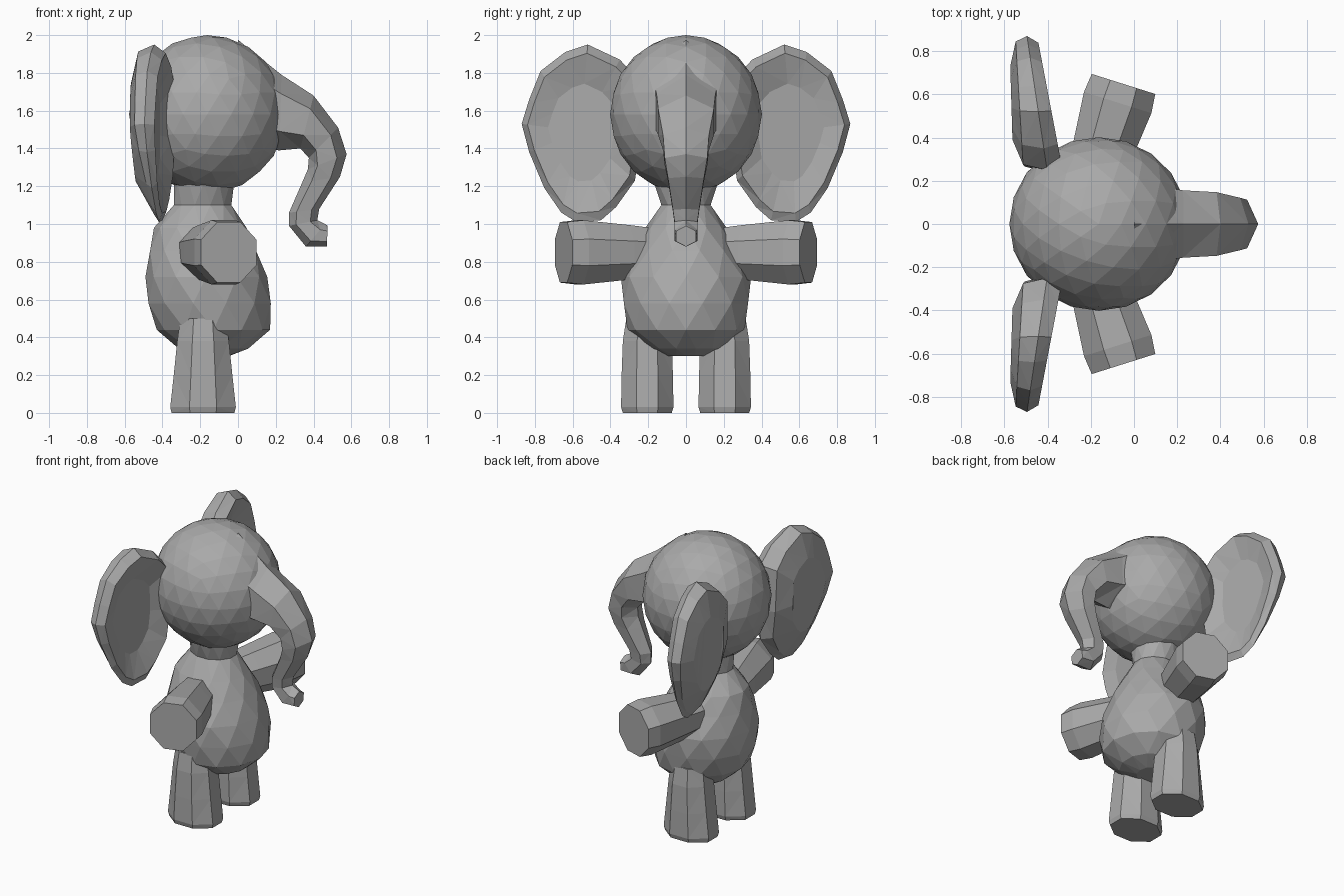
import bpy
import bmesh
from math import sin, cos, pi
from mathutils import Vector

if "Cube" in bpy.data.objects:
    bpy.data.objects.remove(bpy.data.objects["Cube"], do_unlink=True)

grey = bpy.data.materials.new("Elephant Grey")
grey.use_nodes = True
grey.diffuse_color = (0.4, 0.4, 0.4, 1)
grey.node_tree.nodes["Principled BSDF"].inputs["Base Color"].default_value = grey.diffuse_color


def finish(name, bm):
    bmesh.ops.recalc_face_normals(bm, faces=bm.faces)
    mesh = bpy.data.meshes.new(name)
    bm.to_mesh(mesh)
    bm.free()
    mesh.materials.append(grey)
    obj = bpy.data.objects.new(name, mesh)
    bpy.context.scene.collection.objects.link(obj)
    return obj


def loft(name, rings):
    """Skin equal-length rings of points and cap both ends."""
    bm = bmesh.new()
    loops = [[bm.verts.new(p) for p in ring] for ring in rings]
    n = len(loops[0])
    for a, b in zip(loops, loops[1:]):
        for i in range(n):
            j = (i + 1) % n
            bm.faces.new((a[i], a[j], b[j], b[i]))
    bm.faces.new(loops[0])
    bm.faces.new(loops[-1])
    bmesh.ops.triangulate(bm, faces=bm.faces)
    return finish(name, bm)


def ring(center, u, v, n, turn=0.0):
    c, u, v = Vector(center), Vector(u), Vector(v)
    angles = [2 * pi * (i + turn) / n for i in range(n)]
    return [c + u * cos(a) + v * sin(a) for a in angles]


# Head: faceted ball
bm = bmesh.new()
bmesh.ops.create_icosphere(bm, subdivisions=3, radius=1)
for v in bm.verts:
    v.co = Vector((-0.163 + 0.414 * v.co.x, 0.402 * v.co.y, 1.581 + 0.419 * v.co.z))
finish("head", bm)

# Body and neck: height, back x, front x, half width
body = [(0.30, -0.25, -0.05, 0.10), (0.34, -0.32, 0.06, 0.20), (0.44, -0.43, 0.17, 0.31),
        (0.58, -0.485, 0.185, 0.34), (0.72, -0.49, 0.155, 0.345), (0.86, -0.475, 0.105, 0.28),
        (0.98, -0.445, 0.045, 0.215), (1.10, -0.345, -0.03, 0.135), (1.22, -0.34, -0.02, 0.17)]
loft("body", [ring(((a + b) / 2, 0, z), ((b - a) / 2, 0, 0), (0, w, 0), 12, 0.5 * (i % 2))
              for i, (z, a, b, w) in enumerate(body)])

# Trunk: outer x z, inner x z, half width
trunk = [(0.00, 1.975, 0.02, 1.40, 0.22), (0.23, 1.79, 0.22, 1.39, 0.18),
         (0.40, 1.68, 0.33, 1.40, 0.17), (0.53, 1.51, 0.375, 1.35, 0.14),
         (0.575, 1.37, 0.37, 1.29, 0.13), (0.54, 1.25, 0.34, 1.22, 0.11),
         (0.43, 1.08, 0.27, 1.06, 0.08), (0.42, 1.02, 0.27, 0.99, 0.07),
         (0.46, 1.00, 0.36, 0.88, 0.07), (0.475, 0.99, 0.47, 0.88, 0.06)]
rings = []
for ox, oz, ix, iz, w in trunk:
    outer, inner = Vector((ox, 0, oz)), Vector((ix, 0, iz))
    rings.append(ring((outer + inner) / 2, (outer - inner) / 2, (0, w, 0), 6))
loft("trunk", rings)

# Ear outline in y and z
outline = [(0.25, 1.76), (0.35, 1.87), (0.52, 1.95), (0.64, 1.91), (0.77, 1.81),
           (0.83, 1.66), (0.87, 1.53), (0.83, 1.38), (0.75, 1.19), (0.66, 1.06),
           (0.58, 1.01), (0.45, 1.02), (0.37, 1.09), (0.27, 1.23), (0.24, 1.45)]


def ear_ring(side, scale, base, slope, lean):
    """Scaled outline on a slanted sheet; the part below mid height leans forward."""
    points = []
    for y, z in outline:
        y, z = 0.56 + (y - 0.56) * scale, 1.49 + (z - 1.49) * scale
        x = base - slope * (y - 0.3) + lean * max(0, 1.49 - z)
        points.append((x, side * y, z))
    return points


for side, label in ((1, "left"), (-1, "right")):
    # Ear: shallow dish in front, bulging back
    loft(label + "_ear", [ear_ring(side, 0.55, -0.40, 0.14, 0.0),
                          ear_ring(side, 0.90, -0.34, 0.19, -0.02),
                          ear_ring(side, 1.0, -0.41, 0.15, 0.07),
                          ear_ring(side, 0.92, -0.515, 0.06, 0.20),
                          ear_ring(side, 0.55, -0.56, 0.03, 0.10)])

    # Arm: blunt stub angled forward
    axis = Vector((0.30, side * 0.95, 0)).normalized()
    across = Vector((0.95, -side * 0.30, 0)).normalized()
    shoulder = Vector((-0.19, side * 0.2, 0.85))
    loft(label + "_arm", [ring(shoulder + axis * d, across * r, (0, 0, r * 1.04), 8, 0.5)
                          for d, r in ((0, 0.135), (0.12, 0.15), (0.38, 0.177), (0.47, 0.167))])

    # Leg: height, half depth, half width
    leg = [(0, 0.18, 0.14), (0.03, 0.188, 0.15), (0.2, 0.168, 0.147), (0.38, 0.148, 0.14), (0.5, 0.13, 0.12)]
    loft(label + "_leg", [ring((-0.185, side * 0.205, z), (a, 0, 0), (0, b, 0), 8, 0.5)
                          for z, a, b in leg])
